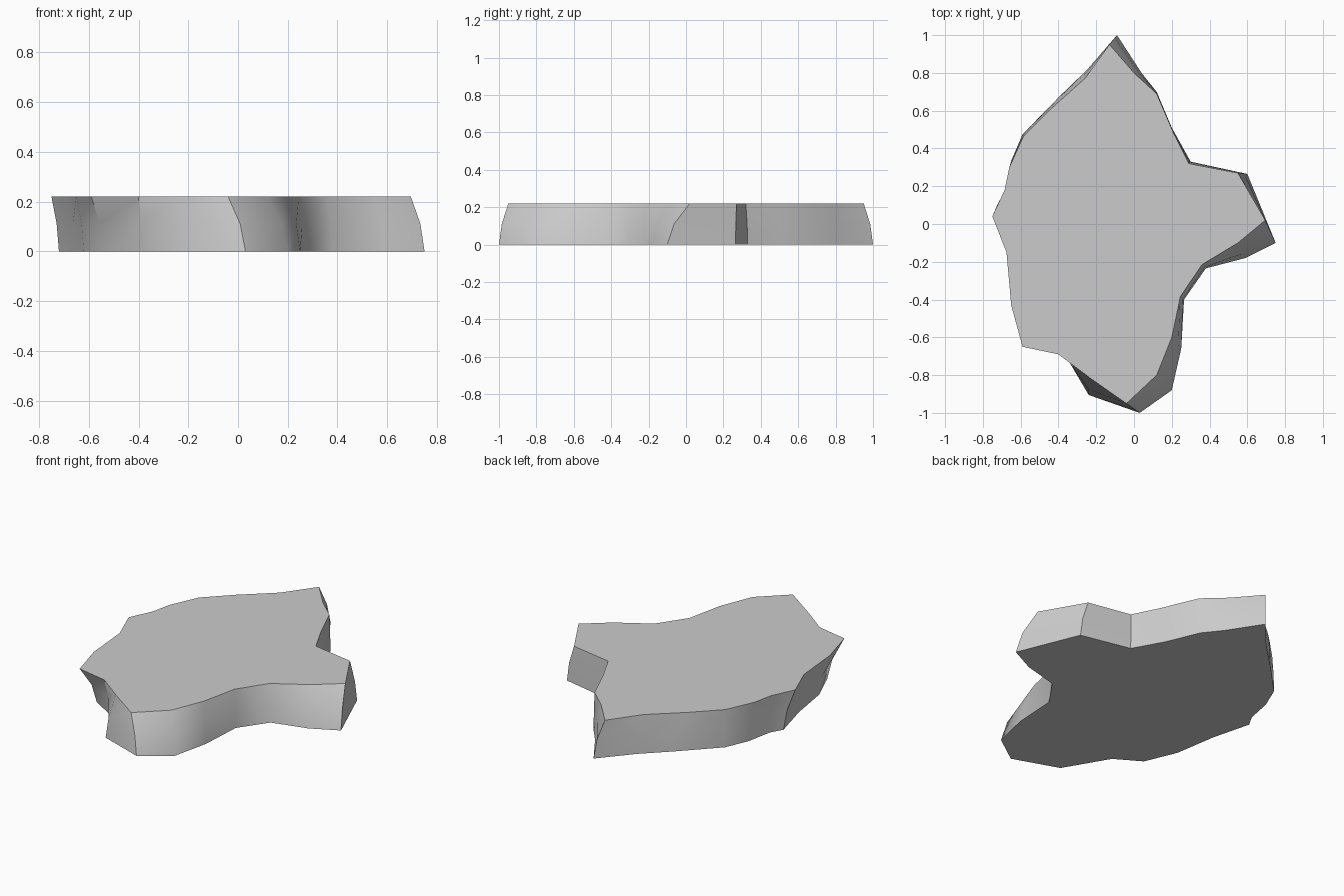
import bpy, bmesh, math

if "Cube" in bpy.data.objects:
    bpy.data.objects.remove(bpy.data.objects["Cube"])

HEIGHT = 0.22

# Matching outlines of the top and bottom faces, counter-clockwise from the back tip
top = [(-.13, .95), (-.26, .77), (-.44, .61), (-.585, .465), (-.66, .30), (-.685, .18),
       (-.75, .04), (-.675, -.15), (-.65, -.43), (-.59, -.65), (-.40, -.69), (-.24, -.81),
       (-.04, -.95), (.12, -.80), (.20, -.60), (.245, -.385), (.36, -.215), (.55, -.10),
       (.695, .02), (.55, .27), (.29, .32), (.21, .48), (.12, .69), (0, .80)]
bottom = [(-.09, 1), (-.25, .815), (-.39, .68), (-.59, .475), (-.65, .335), (-.68, .18),
          (-.72, .11), (-.66, -.12), (-.62, -.37), (-.54, -.56), (-.39, -.65), (-.24, -.905),
          (.03, -1), (.20, -.88), (.25, -.66), (.265, -.40), (.38, -.235), (.59, -.18),
          (.75, -.10), (.60, .265), (.30, .33), (.20, .51), (.12, .70), (.04, .80)]

# Stone slab: three rings, the side curving from the bottom outline to the top one
bm = bmesh.new()
rings = []
for z, blend in ((0, 0), (HEIGHT / 2, 0.3), (HEIGHT, 1)):
    rings.append([bm.verts.new((b[0] + (t[0] - b[0]) * blend,
                                b[1] + (t[1] - b[1]) * blend, z))
                  for t, b in zip(top, bottom)])
n = len(top)
for low, high in zip(rings, rings[1:]):
    for i in range(n):
        j = (i + 1) % n
        bm.faces.new((low[i], low[j], high[j], high[i]))

# Flat top and underside
bm.faces.new(rings[-1])
bm.faces.new(rings[0][::-1])
bmesh.ops.recalc_face_normals(bm, faces=bm.faces)

mesh = bpy.data.meshes.new("stone_slab")
bm.to_mesh(mesh)
bm.free()
slab = bpy.data.objects.new("stone_slab", mesh)
bpy.context.collection.objects.link(slab)

# Smooth sides with sharp corners
bpy.context.view_layer.objects.active = slab
slab.select_set(True)
bpy.ops.object.shade_smooth_by_angle(angle=math.radians(40))
